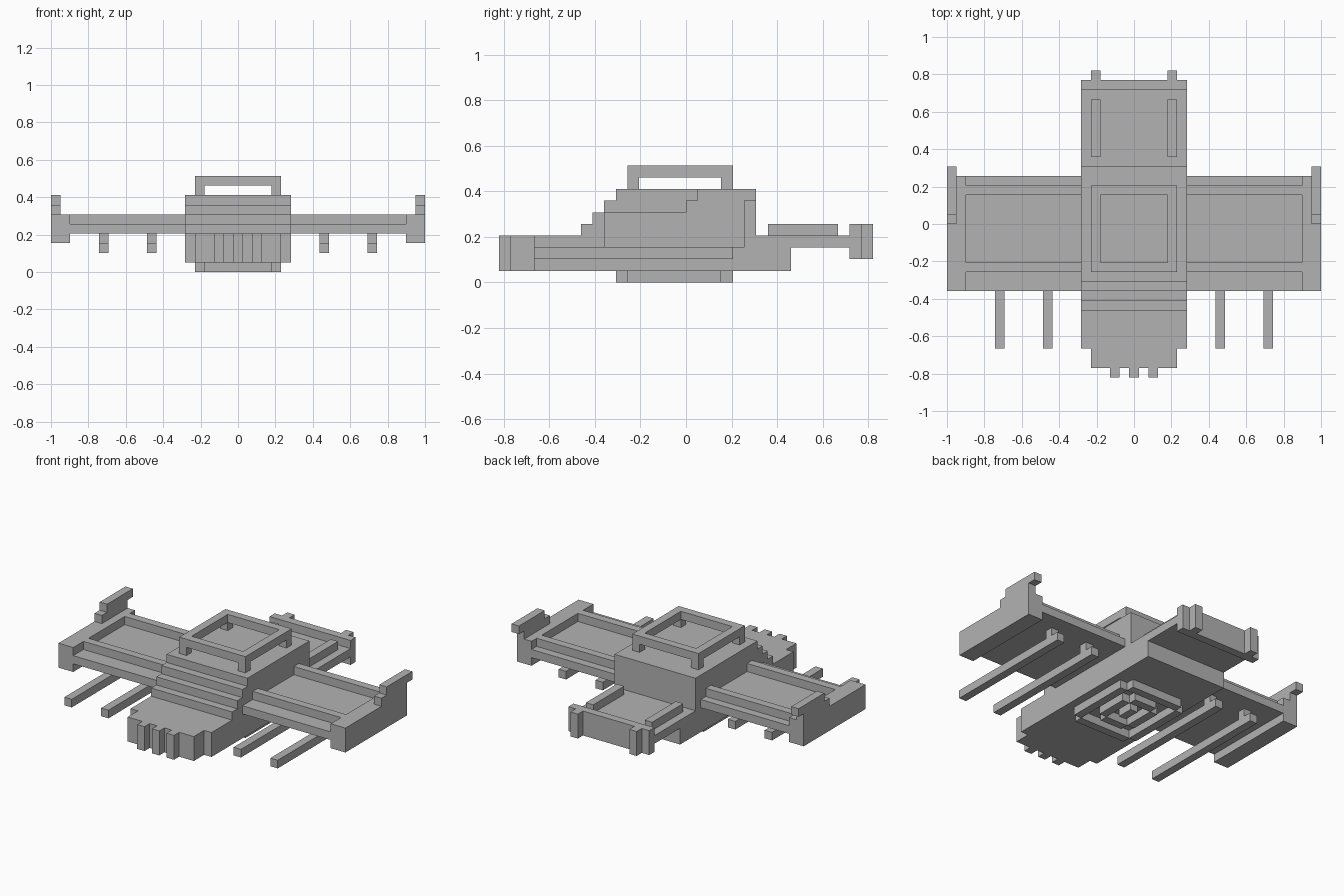
import bpy, bmesh

U = 2 / 39  # edge of one block; every size below is counted in blocks

cube = bpy.data.objects.get("Cube")
if cube:
    bpy.data.objects.remove(cube, do_unlink=True)

grey = bpy.data.materials.new("plain grey")
grey.use_nodes = True
grey.diffuse_color = (0.45, 0.45, 0.45, 1)
grey.node_tree.nodes["Principled BSDF"].inputs["Base Color"].default_value = (0.45, 0.45, 0.45, 1)


def finish(name, bm):
    bmesh.ops.scale(bm, vec=(U, U, U), verts=bm.verts)
    bmesh.ops.recalc_face_normals(bm, faces=bm.faces)
    mesh = bpy.data.meshes.new(name)
    bm.to_mesh(mesh)
    bm.free()
    mesh.materials.append(grey)
    obj = bpy.data.objects.new(name, mesh)
    bpy.context.collection.objects.link(obj)
    return obj


def boxes(name, *spans):
    """One object made of blocks, each given as (x range, y range, z range)."""
    bm = bmesh.new()
    for span in spans:
        verts = bmesh.ops.create_cube(bm, size=1)["verts"]
        for v in verts:
            for i, (lo, hi) in enumerate(span):
                v.co[i] = lo if v.co[i] < 0 else hi
    return finish(name, bm)


def prism(name, profile, x0, x1):
    """A side profile of (y, z) points extruded from x0 to x1."""
    bm = bmesh.new()
    face = bm.faces.new([bm.verts.new((x0, y, z)) for y, z in profile])
    new = bmesh.ops.extrude_face_region(bm, geom=[face])["geom"]
    bmesh.ops.translate(bm, vec=(x1 - x0, 0, 0),
                        verts=[g for g in new if isinstance(g, bmesh.types.BMVert)])
    return finish(name, bm)


def side(s, a, b):
    """An x range mirrored to side s."""
    return tuple(sorted((s * a, s * b)))


def ring(half, y0, y1, z, corners):
    """Four bars around a rectangle, with or without its corner blocks."""
    inner = half - 1
    reach = half if corners else inner
    bars = [((-reach, reach), y, z) for y in ((y0, y0 + 1), (y1 - 1, y1))]
    bars += [(side(s, inner, half), (y0 + 1, y1 - 1), z) for s in (-1, 1)]
    return bars


# Hull with stepped front and a low rear shelf
steps = [(-13, 1), (-13, 4)]
for i in range(4):
    steps += [(i - 9, 4 + i), (i - 9, 5 + i)]
prism("hull", steps + [(6, 8), (6, 3), (9, 3), (9, 1)], -5.5, 5.5)

# Nose and its teeth
boxes("nose", ((-4.5, 4.5), (-15, -13), (1, 4)))
boxes("nose_teeth", *[((x - .5, x + .5), (-16, -15), (1, 4)) for x in (-2, 0, 2)])

# Raised roof frame on four corner legs
boxes("roof_frame", *ring(4.5, -5, 4, (9, 10), True))
boxes("roof_frame_legs", *[(side(s, 3.5, 4.5), (y, y + 1), (8, 9))
                           for s in (-1, 1) for y in (-5, 3)])

# Belly pattern: two broken rings around a centre block
boxes("belly_outer_ring", *ring(4.5, -6, 4, (0, 1), False))
boxes("belly_inner_ring", *ring(2.5, -4, 2, (0, 1), False))
boxes("belly_centre", ((-.5, .5), (-2, 0), (0, 1)))

# Tail deck with end wall, rails and posts
boxes("tail_deck", ((-5.5, 5.5), (6, 14), (3, 4)))
boxes("tail_wall", ((-5.5, 5.5), (14, 15), (2, 5)))

wing_profile = [(-7, 4), (-7, 5), (-5, 5), (-5, 6), (-4, 6), (-4, 5),
                (3, 5), (3, 6), (4, 6), (4, 5), (5, 5), (5, 4)]
for s, word in ((1, "left"), (-1, "right")):
    boxes(word + "_tail_rail", (side(s, 3.5, 4.5), (7, 13), (4, 5)))
    boxes(word + "_tail_post", (side(s, 3.5, 4.5), (15, 16), (2, 5)))

    # Wing with two ridges, deep tip and stepped fin
    prism(word + "_wing", wing_profile, *side(s, 5.5, 17.5))
    boxes(word + "_wing_tip", (side(s, 17.5, 19.5), (-7, 5), (3, 6)))
    fin = side(s, 18.5, 19.5)
    boxes(word + "_fin", (fin, (0, 5), (6, 7)), (fin, (1, 6), (7, 8)))

    # Long rods hung under the wing
    for x, place in ((9, "inner"), (14, "outer")):
        rod = side(s, x - .5, x + .5)
        boxes(f"{word}_{place}_rod", (rod, (-13, 4), (2, 3)), (rod, (2, 3), (3, 4)))
